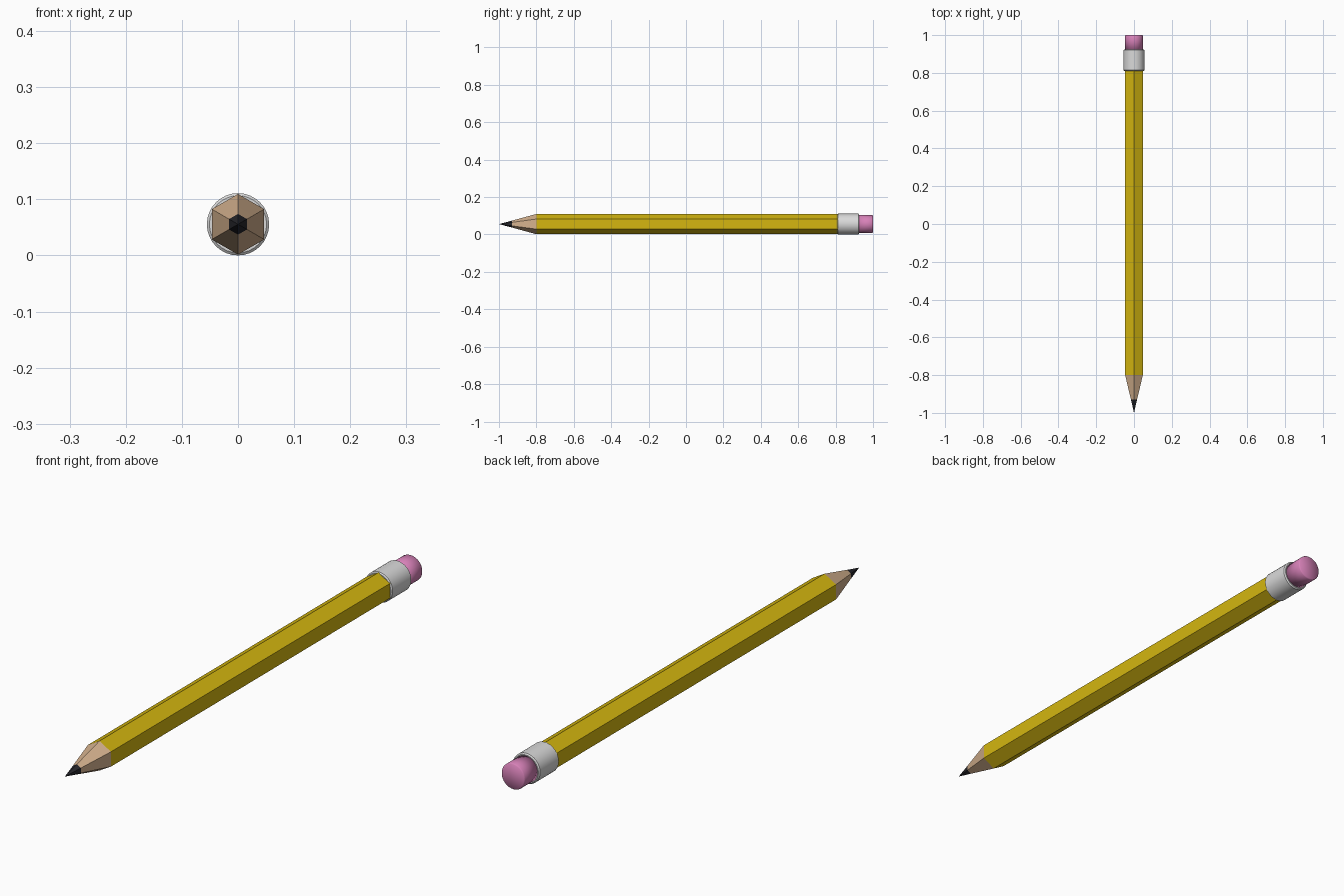
import bpy, bmesh, math

cube = bpy.data.objects.get("Cube")
if cube:
    bpy.data.objects.remove(cube, do_unlink=True)

AXIS_Z = 0.0555  # height of the centre line


def material(name, rgb, roughness=0.6):
    mat = bpy.data.materials.new(name)
    mat.use_nodes = True
    color = (*rgb, 1)
    mat.diffuse_color = color
    shader = mat.node_tree.nodes["Principled BSDF"]
    shader.inputs["Base Color"].default_value = color
    shader.inputs["Roughness"].default_value = roughness
    return mat


def lathe(name, profile, sides, mat):
    """Sweep (y, radius) points around the centre line; zero radius is a point."""
    bm = bmesh.new()
    rings = []
    for y, r in profile:
        count = sides if r > 0 else 1
        rings.append([bm.verts.new((r * math.sin(math.tau * i / sides), y,
                                    AXIS_Z + r * math.cos(math.tau * i / sides)))
                      for i in range(count)])
    for a, b in zip(rings, rings[1:]):
        for i in range(sides):
            j = (i + 1) % sides
            corners = [a[i % len(a)], a[j % len(a)], b[j % len(b)], b[i % len(b)]]
            bm.faces.new(list(dict.fromkeys(corners)))
    bmesh.ops.recalc_face_normals(bm, faces=bm.faces[:])
    mesh = bpy.data.meshes.new(name)
    bm.to_mesh(mesh)
    bm.free()
    mesh.materials.append(mat)
    obj = bpy.data.objects.new(name, mesh)
    bpy.context.collection.objects.link(obj)
    return obj


yellow = material("yellow paint", (0.66, 0.47, 0.005))
wood = material("bare wood", (0.66, 0.44, 0.27))
graphite = material("dark graphite", (0.02, 0.02, 0.025))
metal = material("pale metal", (0.7, 0.7, 0.7))
pink = material("pink rubber", (0.68, 0.22, 0.48))

# Hexagonal shaft, sharpened wood and lead point
HEX = 6
lathe("shaft", [(-0.8, 0.054), (0.83, 0.054), (0.83, 0)], HEX, yellow)
lathe("sharpened_wood", [(-0.8, 0.054), (-0.885, 0.031), (-0.93, 0.0185)], HEX, wood)
lathe("lead_point", [(-0.93, 0.0185), (-1.0, 0)], HEX, graphite)

# Round metal sleeve with softened rims
ferrule = lathe("ferrule", [(0.81, 0), (0.81, 0.051), (0.814, 0.0555), (0.921, 0.0555),
                            (0.925, 0.051), (0.925, 0)], 32, metal)
bpy.context.view_layer.objects.active = ferrule
ferrule.select_set(True)
bpy.ops.object.shade_smooth_by_angle(angle=math.radians(35))
ferrule.select_set(False)

# Eraser, shaded smooth right across its end
eraser = lathe("eraser", [(0.915, 0), (0.915, 0.0475), (0.996, 0.0475),
                          (1.0, 0.0445), (1.0, 0)], 32, pink)
for face in eraser.data.polygons:
    face.use_smooth = True
